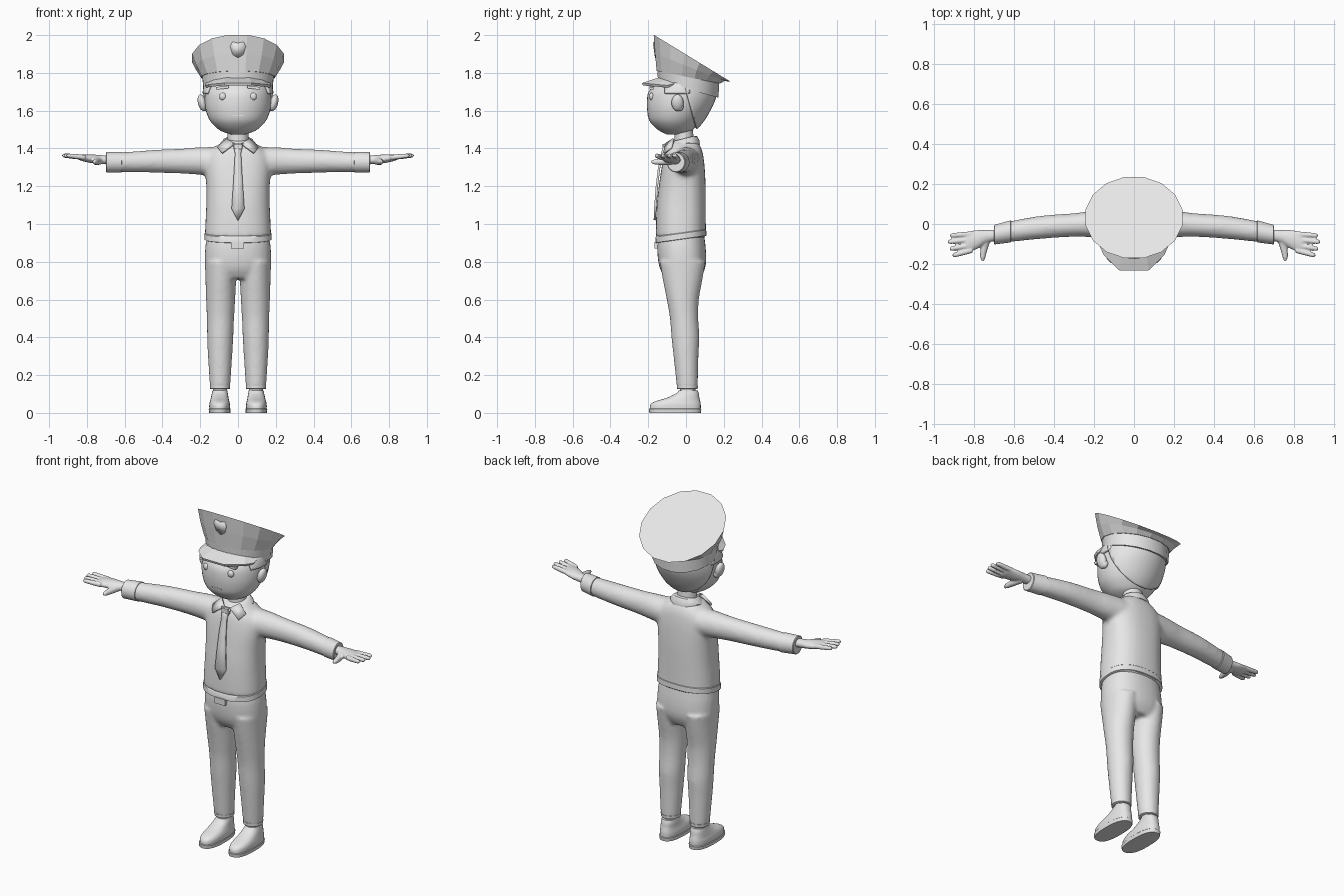
import bpy, bmesh, math
from mathutils import Vector

if "Cube" in bpy.data.objects:
    bpy.data.objects.remove(bpy.data.objects["Cube"])

grey = bpy.data.materials.new("plain_grey")
grey.diffuse_color = (0.8, 0.8, 0.8, 1)
grey.use_nodes = True
grey.node_tree.nodes["Principled BSDF"].inputs["Base Color"].default_value = grey.diffuse_color


def finish(name, bm, voxel=0, smooth=0, angle=35, thick=0):
    """Turn a bmesh into a named object with shading and modifiers."""
    bmesh.ops.recalc_face_normals(bm, faces=bm.faces)
    me = bpy.data.meshes.new(name)
    bm.to_mesh(me)
    bm.free()
    ob = bpy.data.objects.new(name, me)
    bpy.context.collection.objects.link(ob)
    me.materials.append(grey)
    bpy.ops.object.select_all(action='DESELECT')
    ob.select_set(True)
    bpy.context.view_layer.objects.active = ob
    if angle:
        bpy.ops.object.shade_smooth_by_angle(angle=math.radians(angle))
    if thick:
        s = ob.modifiers.new("thickness", 'SOLIDIFY')
        s.thickness, s.offset = thick, 0
    if voxel:
        r = ob.modifiers.new("blend", 'REMESH')
        r.mode, r.voxel_size, r.use_smooth_shade = 'VOXEL', voxel, True
        s = ob.modifiers.new("soften", 'SMOOTH')
        s.factor, s.iterations = 0.5, smooth
    return ob


def dense(rows, k):
    """Smoothly interpolate cross-sections."""
    out = []
    for i in range(len(rows) - 1):
        a, b = rows[i], rows[i + 1]
        p, q = rows[max(i - 1, 0)], rows[min(i + 2, len(rows) - 1)]
        for j in range(k):
            t = j / k
            out.append([0.5 * (2 * w1 + (w2 - w0) * t + (2 * w0 - 5 * w1 + 4 * w2 - w3) * t * t
                        + (3 * w1 - w0 - 3 * w2 + w3) * t ** 3)
                        for w0, w1, w2, w3 in zip(p, a, b, q)])
    return out + [list(rows[-1])]


def skin(bm, rings, caps=True):
    rings = [[bm.verts.new(p) for p in r] for r in rings]
    n = len(rings[0])
    for a, b in zip(rings, rings[1:]):
        for i in range(n):
            bm.faces.new((a[i], a[(i + 1) % n], b[(i + 1) % n], b[i]))
    if caps:
        bm.faces.new(rings[0])
        bm.faces.new(rings[-1])


def loft(bm, rows, axis='z', n=32, power=2.0, sub=1, side=1, slopes=None, phase=0, caps=True):
    """Rows are (position, centre a, centre b, radius a, radius b) along z or x."""
    rings = []
    for k, (p, ca, cb, ra, rb) in enumerate(dense(rows, sub) if sub > 1 else rows):
        ring = []
        for i in range(n):
            t = 2 * math.pi * (i + phase) / n
            c, s = math.cos(t), math.sin(t)
            u = math.copysign(abs(c) ** (2 / power), c) * ra
            v = math.copysign(abs(s) ** (2 / power), s) * rb
            if axis == 'z':
                ring.append((side * (ca + u), cb + v, p + (slopes[k] * v if slopes else 0)))
            else:
                ring.append((side * p, ca + u, cb + v))
        rings.append(ring)
    skin(bm, rings, caps)


def part(name, rows, **kw):
    bm = bmesh.new()
    loft(bm, rows, **kw)
    return finish(name, bm)


def tube(bm, pts, radii, side, n=12):
    pts = [Vector(p) for p in pts]
    d = (pts[-1] - pts[0]).normalized()
    u = d.cross(Vector((0, 0, 1))).normalized()
    w = u.cross(d)
    rings = []
    for p, r in zip(pts, radii):
        ring = [p + r * (u * math.cos(2 * math.pi * i / n) + w * math.sin(2 * math.pi * i / n)) for i in range(n)]
        rings.append([(side * q.x, q.y, q.z) for q in ring])
    skin(bm, rings)


def ball(name, loc, scale, tilt=0):
    bm = bmesh.new()
    bmesh.ops.create_uvsphere(bm, u_segments=20, v_segments=12, radius=1)
    ob = finish(name, bm, angle=80)
    ob.location, ob.scale, ob.rotation_euler = loc, scale, (0, tilt, 0)


def box(name, loc, size, tilt=0):
    bm = bmesh.new()
    bmesh.ops.create_cube(bm, size=1)
    ob = finish(name, bm)
    ob.location, ob.scale, ob.rotation_euler = loc, size, (0, tilt, 0)


def strip(name, a, b, thick, angle=35):
    """Plate between two rows of points."""
    bm = bmesh.new()
    va, vb = [bm.verts.new(p) for p in a], [bm.verts.new(p) for p in b]
    for i in range(len(a) - 1):
        bm.faces.new((va[i], va[i + 1], vb[i + 1], vb[i]))
    finish(name, bm, thick=thick, angle=angle)


# Shirt: torso and both sleeves blended together
bm = bmesh.new()
loft(bm, [(.925, 0, -.027, .176, .133), (1.0, 0, -.027, .173, .132), (1.1, 0, -.025, .168, .13),
          (1.2, 0, -.02, .168, .124), (1.3, 0, -.015, .173, .114), (1.37, 0, -.012, .158, .102),
          (1.41, 0, -.01, .118, .087), (1.435, 0, -.01, .08, .07)], power=2.4, sub=3,)
for s in (1, -1):
    loft(bm, [(.06, 0, 1.33, .085, .08), (.2, 0, 1.333, .068, .073), (.3, -.005, 1.333, .059, .066),
              (.45, -.015, 1.332, .058, .06), (.58, -.032, 1.328, .054, .054), (.64, -.042, 1.327, .05, .052)],
         axis='x', sub=3, side=s)
finish("shirt", bm, voxel=.012, smooth=6)
part("shirt_hem", [(.918, 0, -.027, .174, .13), (.92, 0, -.027, .178, .135), (.95, 0, -.027, .177, .134),
                   (.955, 0, -.027, .172, .13)], power=2.4, n=48, slopes=[.14] * 4)

# Trousers: hips and both legs blended together
bm = bmesh.new()
loft(bm, [(.96, 0, -.025, .16, .118), (.88, 0, -.024, .173, .128), (.8, 0, -.02, .176, .127),
          (.75, 0, -.018, .168, .114), (.71, 0, -.016, .15, .09)], power=2.3, sub=2)
for s in (1, -1):
    loft(bm, [(.8, .09, -.018, .086, .121), (.7, .091, -.018, .081, .104), (.6, .092, -.017, .077, .085),
              (.5, .093, -.01, .072, .075), (.4, .094, -.003, .069, .074), (.3, .095, 0, .064, .066),
              (.13, .095, .007, .053, .055)], sub=3, side=s)
finish("trousers", bm, voxel=.01, smooth=5)
box("belt_buckle", (-.003, -.158, .888), (.068, .02, .036))

# Neck, head, hair
part("neck", [(1.4, 0, -.01, .062, .056), (1.45, 0, -.01, .055, .05), (1.53, 0, -.015, .056, .05)])
HEAD = [(1.474, 0, -.06, .035, .04), (1.49, 0, -.056, .085, .08), (1.515, 0, -.058, .12, .11),
        (1.55, 0, -.057, .15, .138), (1.6, 0, -.047, .17, .158), (1.65, 0, -.036, .177, .171),
        (1.7, 0, -.025, .175, .173), (1.75, 0, -.005, .163, .152), (1.79, 0, .005, .12, .115)]
part("head", HEAD, n=40, sub=3)


def hair(name, planes):
    bm = bmesh.new()
    loft(bm, [(z, x, y + .003, rx + .006, ry + .008) for z, x, y, rx, ry in HEAD], n=40, sub=3, caps=False)
    for co, no in planes:
        bmesh.ops.bisect_plane(bm, geom=bm.verts[:] + bm.edges[:] + bm.faces[:],
                               plane_co=co, plane_no=no, clear_outer=True)
    finish(name, bm, thick=.012)


hair("back_hair", [((0, 0, 1.7), (0, -1, -.28)), ((0, 0, 1.505), (0, 0, -1))])
hair("side_hair", [((0, 0, 1.69), (0, 0, -1)), ((0, -.11, 1.7), (0, -1, 0)), ((0, .02, 1.7), (0, 1, 0))])

# Face
box("mouth", (0, -.2, 1.575), (.06, .006, .004))
for s, tag in ((1, "left"), (-1, "right")):
    ball(tag + "_eye", (s * .08, -.182, 1.675), (.019, .014, .02))
    box(tag + "_eyebrow", (s * .083, -.183, 1.722), (.068, .022, .014), s * .12)
    ball(tag + "_ear", (s * .19, -.045, 1.642), (.022, .032, .045), s * .25)
    ball(tag + "_ear_lobe", (s * .178, -.035, 1.622), (.02, .022, .025))

# Peaked cap
part("cap_band", [(1.712, 0, .012, .186, .163), (1.777, 0, .012, .192, .167)], n=16, phase=.5, slopes=[-.27, -.2])
bm = bmesh.new()
loft(bm, [(1.777, 0, .012, .196, .171), (1.83, 0, .02, .226, .187), (1.878, 0, .032, .247, .207)],
     n=16, phase=.5, slopes=[-.2, -.4, -.61])
finish("cap_crown", bm, angle=0)
inner = [(-.168, -.06, 1.738), (-.125, -.11, 1.757), (-.06, -.145, 1.768)]
outer = [(-.172, -.1, 1.728), (-.148, -.155, 1.733), (-.072, -.23, 1.74)]
flip = lambda row: row + [(-x, y, z) for x, y, z in reversed(row)]
strip("cap_visor", flip(inner), flip(outer), .014, angle=0)
badge = [(-.042, -.166, 1.94), (-.03, -.167, 1.965), (0, -.171, 1.958)]
low = [(-.03, -.161, 1.9), (-.018, -.16, 1.89), (0, -.16, 1.88)]
strip("cap_badge", flip(badge)[:3] + flip(badge)[4:], flip(low)[:3] + flip(low)[4:], .008)

# Collar and tie
part("collar", [(1.408, 0, -.012, .096, .085), (1.425, 0, -.012, .095, .084), (1.447, 0, -.012, .076, .07),
                (1.452, 0, -.012, .066, .06)], slopes=[.16, .2, .25, .25])
for s, tag in ((1, "left"), (-1, "right")):
    strip(tag + "_collar_flap", [(s * .018, -.105, 1.425), (s * .06, -.065, 1.45)],
          [(s * .085, -.116, 1.375), (s * .108, -.078, 1.405)], .012)
TIE = [(1.425, .028, -.108), (1.375, .016, -.126), (1.3, .02, -.142), (1.2, .026, -.154),
       (1.08, .034, -.163), (1.02, .002, -.165)]
strip("tie", [(-w, y, z) for z, w, y in TIE], [(w, y, z) for z, w, y in TIE], .012)
box("tie_knot", (0, -.112, 1.407), (.04, .025, .035))

for s, tag in ((1, "left"), (-1, "right")):
    # Sleeve cuff
    part(tag + "_cuff", [(.615, -.037, 1.327, .05, .05), (.617, -.037, 1.327, .055, .055),
                         (.697, -.053, 1.327, .049, .053), (.7, -.053, 1.327, .045, .049)], axis='x', side=s)
    # Hand with palm, four fingers and thumb
    bm = bmesh.new()
    loft(bm, [(.68, -.056, 1.338, .028, .024), (.735, -.062, 1.342, .032, .023), (.78, -.076, 1.346, .046, .023),
              (.83, -.09, 1.352, .052, .017), (.845, -.092, 1.354, .046, .012)], axis='x', sub=3, side=s)
    for y0, x1, y1 in ((-.05, .92, -.058), (-.078, .931, -.09), (-.106, .922, -.125), (-.131, .908, -.158)):
        a, b = Vector((.81, y0, 1.352)), Vector((x1, y1, 1.363))
        tube(bm, [a, a.lerp(b, .5), a.lerp(b, .92), b], [.014, .0135, .0115, .006], s)
    tube(bm, [(.735, -.07, 1.335), (.75, -.12, 1.33), (.757, -.165, 1.328), (.757, -.185, 1.328)],
         [.022, .019, .014, .007], s)
    finish(tag + "_hand", bm, voxel=.005, smooth=3)
    # Trouser cuff, ankle, shoe and sole
    part(tag + "_trouser_cuff", [(.126, .095, .007, .05, .052), (.128, .095, .007, .053, .055),
                                 (.145, .095, .007, .054, .056)], side=s)
    part(tag + "_ankle", [(.08, .095, .01, .037, .042), (.14, .095, .008, .037, .04)], side=s)
    part(tag + "_sole", [(0, .097, -.058, .056, .136), (.02, .097, -.058, .058, .139),
                         (.023, .097, -.058, .055, .136)], power=2.5, side=s)
    part(tag + "_shoe", [(.02, .097, -.057, .055, .135), (.045, .097, -.055, .055, .133),
                         (.062, .097, -.043, .051, .118), (.078, .097, -.018, .047, .089),
                         (.1, .096, .005, .043, .063), (.118, .096, .012, .039, .05)],
         power=2.4, sub=3, side=s)
